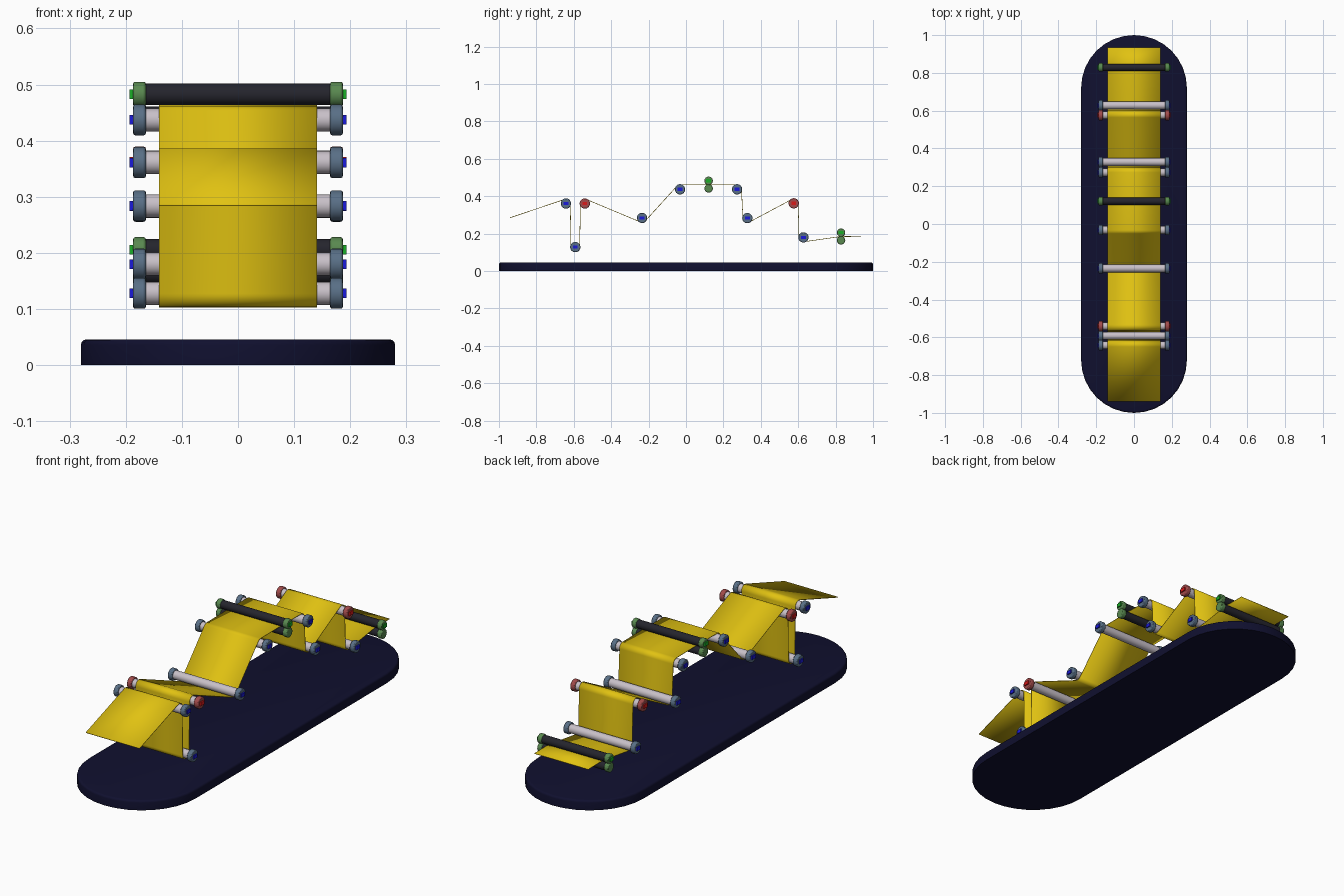
import bpy, bmesh, math
from mathutils import Vector, Matrix

if "Cube" in bpy.data.objects:
    bpy.data.objects.remove(bpy.data.objects["Cube"])


def mat(name, rgb):
    m = bpy.data.materials.new(name)
    m.diffuse_color = (*rgb, 1)
    m.use_nodes = True
    m.node_tree.nodes["Principled BSDF"].inputs["Base Color"].default_value = m.diffuse_color
    return m


NAVY = mat("navy_base", (0.005, 0.005, 0.028))
YELLOW = mat("yellow_web", (0.75, 0.54, 0.006))
STEEL = mat("pale_roller", (0.58, 0.53, 0.58))
RUBBER = mat("dark_rubber", (0.018, 0.018, 0.026))
HOUSING = {"blue": mat("slate_housing", (0.10, 0.16, 0.24)),
           "red": mat("red_housing", (0.36, 0.07, 0.07)),
           "green": mat("green_housing", (0.10, 0.25, 0.08))}
PLATE = {"blue": mat("blue_plate", (0.01, 0.01, 0.7)),
         "red": mat("bright_red_plate", (0.7, 0.01, 0.01)),
         "green": mat("bright_green_plate", (0.01, 0.42, 0.02))}


def finish(bm, name, material):
    bmesh.ops.recalc_face_normals(bm, faces=bm.faces)
    me = bpy.data.meshes.new(name)
    bm.to_mesh(me)
    bm.free()
    for p in me.polygons:
        p.use_smooth = True
    me.set_sharp_from_angle(angle=math.radians(35))
    me.materials.append(material)
    ob = bpy.data.objects.new(name, me)
    bpy.context.collection.objects.link(ob)
    return ob


def bevel(ob, width, segs=2):
    b = ob.modifiers.new("bevel", 'BEVEL')
    b.width, b.segments = width, segs
    b.limit_method, b.angle_limit = 'ANGLE', math.radians(50)


def cylinder_x(name, x0, x1, y, z, r, material, segs=32):
    bm = bmesh.new()
    m = Matrix.Translation(((x0 + x1) / 2, y, z)) @ Matrix.Rotation(math.pi / 2, 4, 'Y')
    bmesh.ops.create_cone(bm, cap_ends=True, segments=segs, radius1=r, radius2=r,
                          depth=abs(x1 - x0), matrix=m)
    return finish(bm, name, material)


def roller(name, y, z, colour, body=STEEL, r=0.0205, rh=0.0275, plate=True):
    # drum, bearing housing at each end, and a small marker plate on each housing
    cylinder_x(name + "_drum", -0.166, 0.166, y, z, r, body)
    for s, side in ((-1, "left"), (1, "right")):
        h = cylinder_x(f"{name}_housing_{side}", s * 0.164, s * 0.187, y, z, rh, HOUSING[colour])
        bevel(h, 0.004)
        if plate:
            bm = bmesh.new()
            bmesh.ops.create_cube(bm, size=1, matrix=Matrix.Translation((s * 0.1895, y, z))
                                  @ Matrix.Diagonal((0.007, 0.026, 0.017, 1)))
            finish(bm, f"{name}_plate_{side}", PLATE[colour])


# base: rounded-end slab
bm = bmesh.new()
R, N = 0.28, 16
ring = []
for cy, a0 in ((1 - R, 0), (-(1 - R), math.pi)):
    for i in range(N + 1):
        a = a0 + math.pi * i / N
        ring.append(bm.verts.new((R * math.cos(a), cy + R * math.sin(a), 0)))
face = bm.faces.new(ring)
top = bmesh.ops.extrude_face_region(bm, geom=[face])["geom"]
top_verts = [g for g in top if isinstance(g, bmesh.types.BMVert)]
bmesh.ops.translate(bm, verts=top_verts, vec=(0, 0, 0.046))
edges = [e for e in bm.edges if all(v.co.z > 0.04 for v in e.verts)]
bmesh.ops.bevel(bm, geom=edges, offset=0.010, segments=3, profile=0.5, affect='EDGES')
finish(bm, "base", NAVY)

# guide rollers: y, z, colour, web side (+1 over, -1 under)
GUIDES = [(-0.642, 0.361, "blue", 1), (-0.592, 0.128, "blue", -1),
          (-0.541, 0.361, "red", 1), (-0.235, 0.284, "blue", -1),
          (-0.032, 0.437, "blue", 1), (0.273, 0.437, "blue", 1),
          (0.328, 0.283, "blue", -1), (0.576, 0.362, "red", 1),
          (0.628, 0.180, "blue", -1)]
for i, (y, z, c, s) in enumerate(GUIDES):
    roller(f"guide_roller_{i + 1}", y, z, c)

# nip roller pairs
NIPS = [(0.121, 0.462), (0.829, 0.185)]
for i, (y, z) in enumerate(NIPS):
    for k, tag in ((1, "upper"), (-1, "lower")):
        roller(f"nip_{i + 1}_{tag}", y, z + k * 0.0205, "green", RUBBER, 0.0192, 0.0225, k > 0)

# web: sheet running tangent from roller to roller
WR = 0.0235
stops = [(Vector((y, z)), s * WR) for y, z, c, s in GUIDES]
stops.insert(5, (Vector(NIPS[0]), 0))
stops = [(Vector((-0.94, 0.285)), 0)] + stops + [(Vector(NIPS[1]), 0), (Vector((0.935, 0.184)), 0)]
normals = []
for (c1, r1), (c2, r2) in zip(stops, stops[1:]):
    d = c2 - c1
    k = (r1 - r2) / d.length
    d.normalize()
    normals.append(k * d + math.sqrt(1 - k * k) * Vector((-d.y, d.x)))
path = [stops[0][0]]
for i in range(1, len(stops) - 1):
    c, r = stops[i]
    if r == 0:
        path.append(c)
        continue
    a0 = math.atan2(normals[i - 1].y, normals[i - 1].x)
    a1 = math.atan2(normals[i].y, normals[i].x)
    turn = (a1 - a0) % math.tau
    if r > 0:
        turn -= math.tau
    n = max(2, math.ceil(abs(turn) / math.radians(12)))
    for j in range(n + 1):
        a = a0 + turn * j / n
        path.append(c + r * Vector((math.cos(a), math.sin(a))))
path.append(stops[-1][0])

bm = bmesh.new()
rows = [[bm.verts.new((x, p.x, p.y)) for x in (-0.141, 0.141)] for p in path]
for a, b in zip(rows, rows[1:]):
    bm.faces.new((a[0], a[1], b[1], b[0]))
web = finish(bm, "web_sheet", YELLOW)
sol = web.modifiers.new("thickness", 'SOLIDIFY')
sol.thickness, sol.offset = 0.003, 0
